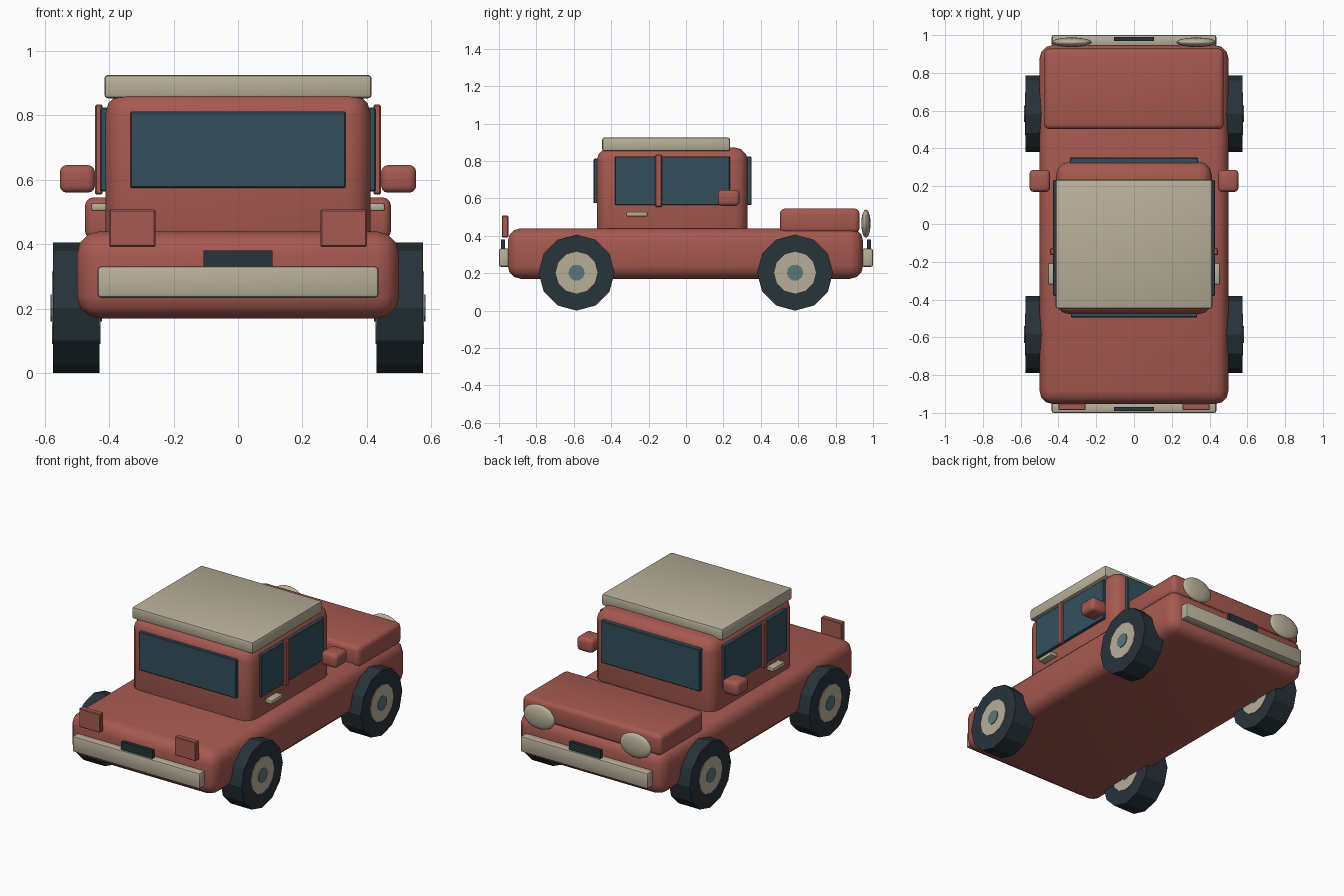
import bpy, bmesh, math
from mathutils import Matrix

if "Cube" in bpy.data.objects:
    bpy.data.objects.remove(bpy.data.objects["Cube"])


def material(name, rgb):
    m = bpy.data.materials.new(name)
    m.diffuse_color = (*rgb, 1)
    m.use_nodes = True
    m.node_tree.nodes["Principled BSDF"].inputs["Base Color"].default_value = m.diffuse_color
    return m


RED = material("red_paint", (0.38, 0.10, 0.08))
CREAM = material("cream", (0.48, 0.43, 0.32))
RUBBER = material("rubber", (0.02, 0.033, 0.042))
GLASS = material("glass", (0.035, 0.078, 0.105))
STEEL = material("steel", (0.10, 0.18, 0.20))


def finish(bm, name, mat, smooth=True):
    bmesh.ops.recalc_face_normals(bm, faces=bm.faces)
    me = bpy.data.meshes.new(name)
    bm.to_mesh(me)
    bm.free()
    if smooth:
        me.shade_smooth()
        me.set_sharp_from_angle(angle=math.radians(35))
    me.materials.append(mat)
    ob = bpy.data.objects.new(name, me)
    bpy.context.collection.objects.link(ob)
    return ob


def box(name, mat, xs, ys, zs, bevel=0.0, segments=3):
    """Box between coordinate ranges, with rounded edges."""
    bm = bmesh.new()
    bmesh.ops.create_cube(bm, size=1)
    for v in bm.verts:
        v.co = [(a + b) / 2 + c * (b - a) for c, (a, b) in zip(v.co, (xs, ys, zs))]
    if bevel:
        bmesh.ops.bevel(bm, geom=bm.edges[:], offset=bevel, segments=segments,
                        profile=0.5, affect='EDGES', clamp_overlap=True)
    return finish(bm, name, mat, bool(bevel))


def disc(name, mat, centre, radius, width, sides):
    """Cylinder whose axis runs along x."""
    bm = bmesh.new()
    bmesh.ops.create_cone(bm, cap_ends=True, segments=sides, radius1=radius,
                          radius2=radius, depth=width,
                          matrix=Matrix.Translation(centre) @ Matrix.Rotation(math.pi / 2, 4, 'Y'))
    return finish(bm, name, mat, False)


def span(s, a, b):
    return tuple(sorted((s * a, s * b)))


# Main shell
box("body", RED, (-0.5, 0.5), (-0.953, 0.947), (0.17, 0.44), 0.07)
box("cabin", RED, (-0.412, 0.412), (-0.477, 0.33), (0.36, 0.872), 0.07)
box("roof", CREAM, (-0.415, 0.415), (-0.448, 0.235), (0.853, 0.926), 0.012, 2)
box("hood", RED, (-0.475, 0.475), (0.502, 0.928), (0.415, 0.546), 0.027)

# End windows
box("rear_window", GLASS, (-0.334, 0.334), (-0.494, -0.46), (0.575, 0.812), 0.004, 1)
box("windscreen", GLASS, (-0.34, 0.34), (0.31, 0.351), (0.565, 0.824), 0.004, 1)

# Bumpers and number plates at both ends
for s, end in ((-1, "tail"), (1, "nose")):
    box(end + "_bumper", CREAM, (-0.436, 0.436), span(s, 0.94, 1.0), (0.234, 0.332), 0.011, 2)
    box(end + "_plate", RUBBER, (-0.107, 0.107), span(s, 0.968, 0.99), (0.29, 0.381))

for s, side in ((-1, "left"), (1, "right")):
    # Side glass, pillar, handle and mirror
    box(side + "_window", GLASS, span(s, 0.39, 0.428), (-0.38, 0.234), (0.564, 0.824), 0.004, 1)
    box(side + "_pillar", RED, span(s, 0.42, 0.444), (-0.165, -0.128), (0.554, 0.834), 0.005, 1)
    box(side + "_door_handle", CREAM, span(s, 0.405, 0.456), (-0.32, -0.206), (0.503, 0.528), 0.007, 2)
    box(side + "_mirror", RED, span(s, 0.444, 0.553), (0.17, 0.287), (0.56, 0.646), 0.022)

    # Lights
    box(side + "_tail_light", RED, span(s, 0.256, 0.4), (-0.985, -0.95), (0.392, 0.508), 0.004, 1)
    bm = bmesh.new()
    bmesh.ops.create_uvsphere(bm, u_segments=24, v_segments=12, radius=1,
                              matrix=Matrix.Translation((s * 0.33, 0.962, 0.465))
                              @ Matrix.Diagonal((0.106, 0.025, 0.075, 1)))
    finish(bm, side + "_headlight", CREAM)

    # Wheels
    for y, end in ((-0.585, "tail"), (0.583, "nose")):
        c = (s * 0.502, y, 0.203)
        disc(f"{side}_{end}_tyre", RUBBER, c, 0.203, 0.145, 12)
        disc(f"{side}_{end}_rim", CREAM, c, 0.112, 0.152, 12)
        disc(f"{side}_{end}_hub", STEEL, c, 0.044, 0.161, 10)
